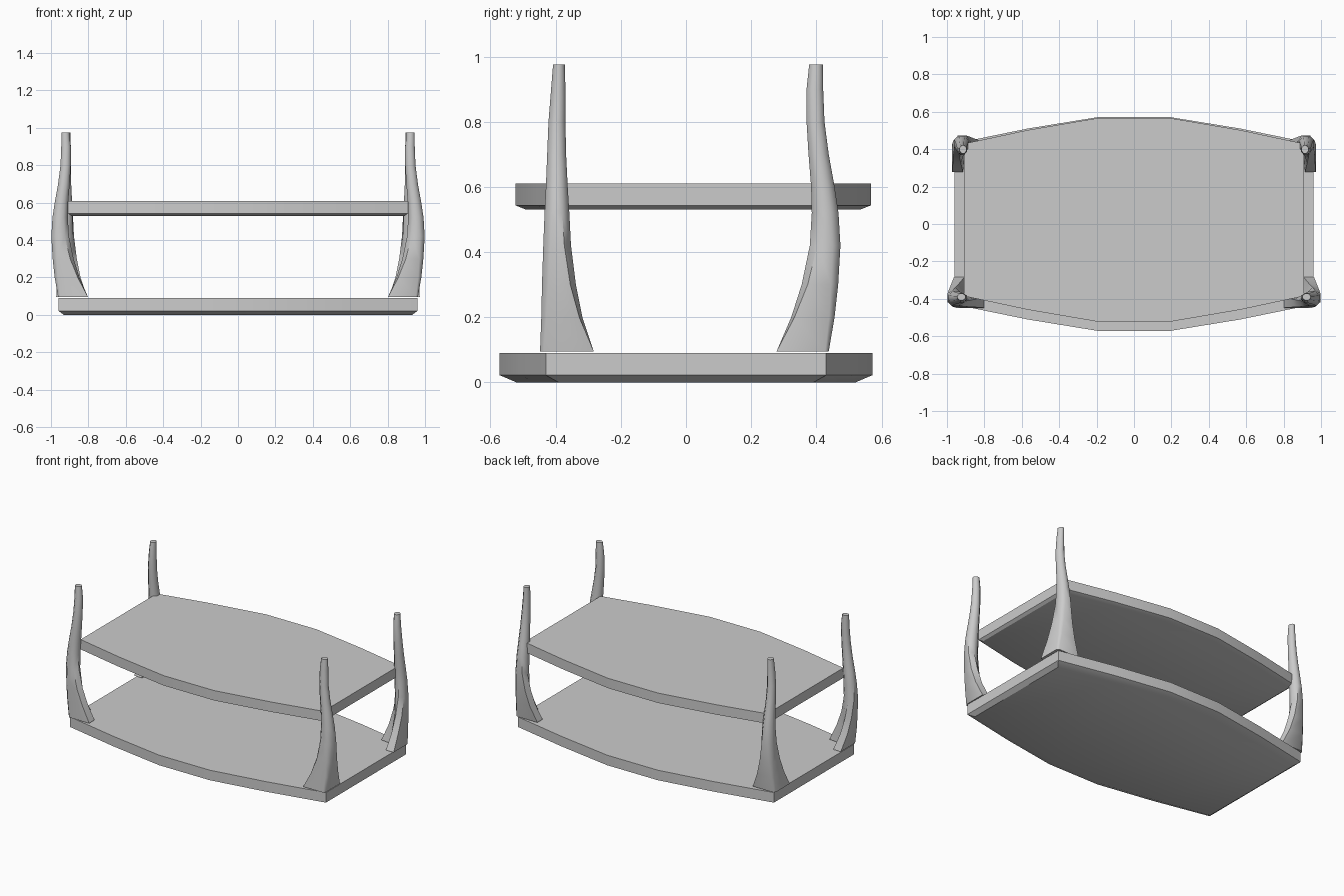
import bpy, bmesh

if "Cube" in bpy.data.objects:
    bpy.data.objects.remove(bpy.data.objects["Cube"])


def loft(name, rings, angle):
    """Skin a stack of equal-length rings and cap both ends."""
    bm = bmesh.new()
    loops = [[bm.verts.new(p) for p in ring] for ring in rings]
    n = len(loops[0])
    for a, b in zip(loops, loops[1:]):
        for i in range(n):
            j = (i + 1) % n
            bm.faces.new((a[i], a[j], b[j], b[i]))
    bm.faces.new(loops[0][::-1])
    bm.faces.new(loops[-1])
    bmesh.ops.recalc_face_normals(bm, faces=bm.faces)
    mesh = bpy.data.meshes.new(name)
    bm.to_mesh(mesh)
    bm.free()
    obj = bpy.data.objects.new(name, mesh)
    bpy.context.collection.objects.link(obj)
    bpy.ops.object.select_all(action='DESELECT')
    obj.select_set(True)
    bpy.context.view_layer.objects.active = obj
    bpy.ops.object.shade_smooth_by_angle(angle=angle)
    return obj


def shelf(name, quarter, y0, rings):
    """Bow-fronted board; rings are (z, x scale, y scale)."""
    right = [(x, -y) for x, y in quarter[::-1]] + quarter
    outline = right + [(-x, y) for x, y in right[::-1]]
    loft(name, [[(x * sx, y0 + y * sy, z) for x, y in outline]
                for z, sx, sy in rings], 0.6)


# Two bowed shelves with bevelled undersides
shelf("lower_shelf", [(.96, .43), (.57, .51), (.19, .572)], 0,
      [(0, .97, .91), (.022, 1, 1), (.09, 1, 1)])
shelf("upper_shelf", [(.91, .407), (.57, .48), (.19, .545)], .022,
      [(.53, .98, .94), (.543, 1, 1), (.61, 1, 1)])

# Leg section: L-shaped foot blending into a round top (0 inner, 1 outer)
FOOT = [(.93, 1), (0, 1), (0, .65), (.55, .6), (.6, .55), (.65, 0), (1, 0), (1, .93)]
ROUND = [(.7, 1), (.3, 1), (0, .7), (0, .3), (.3, 0), (.7, 0), (1, .3), (1, .7)]

# Per height: blend, bowed inner/outer, straight inner/outer (from the outer corner axis)
LEG = [
    (.095, 0, -.160, .000, -.155, .010),
    (.20, .25, -.115, .018, -.120, .006),
    (.30, .55, -.083, .029, -.100, .004),
    (.42, .8, -.058, .036, -.085, .000),
    (.52, .95, -.052, .030, -.080, -.004),
    (.60, 1, -.054, .018, -.075, -.008),
    (.70, 1, -.062, .000, -.070, -.012),
    (.80, 1, -.068, -.013, -.068, -.016),
    (.90, 1, -.068, -.017, -.068, -.024),
    (.975, 1, -.060, -.018, -.066, -.030),
]


def leg(name, side, front):
    rings = []
    for z, t, b0, b1, s0, s1 in LEG:
        ring = []
        for (fu, fv), (ru, rv) in zip(FOOT, ROUND):
            u, v = fu + (ru - fu) * t, fv + (rv - fv) * t
            bow, straight = b0 + (b1 - b0) * u, s0 + (s1 - s0) * v
            if front:
                ring.append((side * (.962 + bow), -(.438 + straight), z))
            else:
                ring.append((side * (.962 + straight), .438 + bow, z))
        rings.append(ring)
    loft(name, rings, 0.9)


# Four legs: front pair bows sideways, back pair bows backwards
for side, label in ((-1, "left"), (1, "right")):
    leg("front_leg_" + label, side, True)
    leg("back_leg_" + label, side, False)
